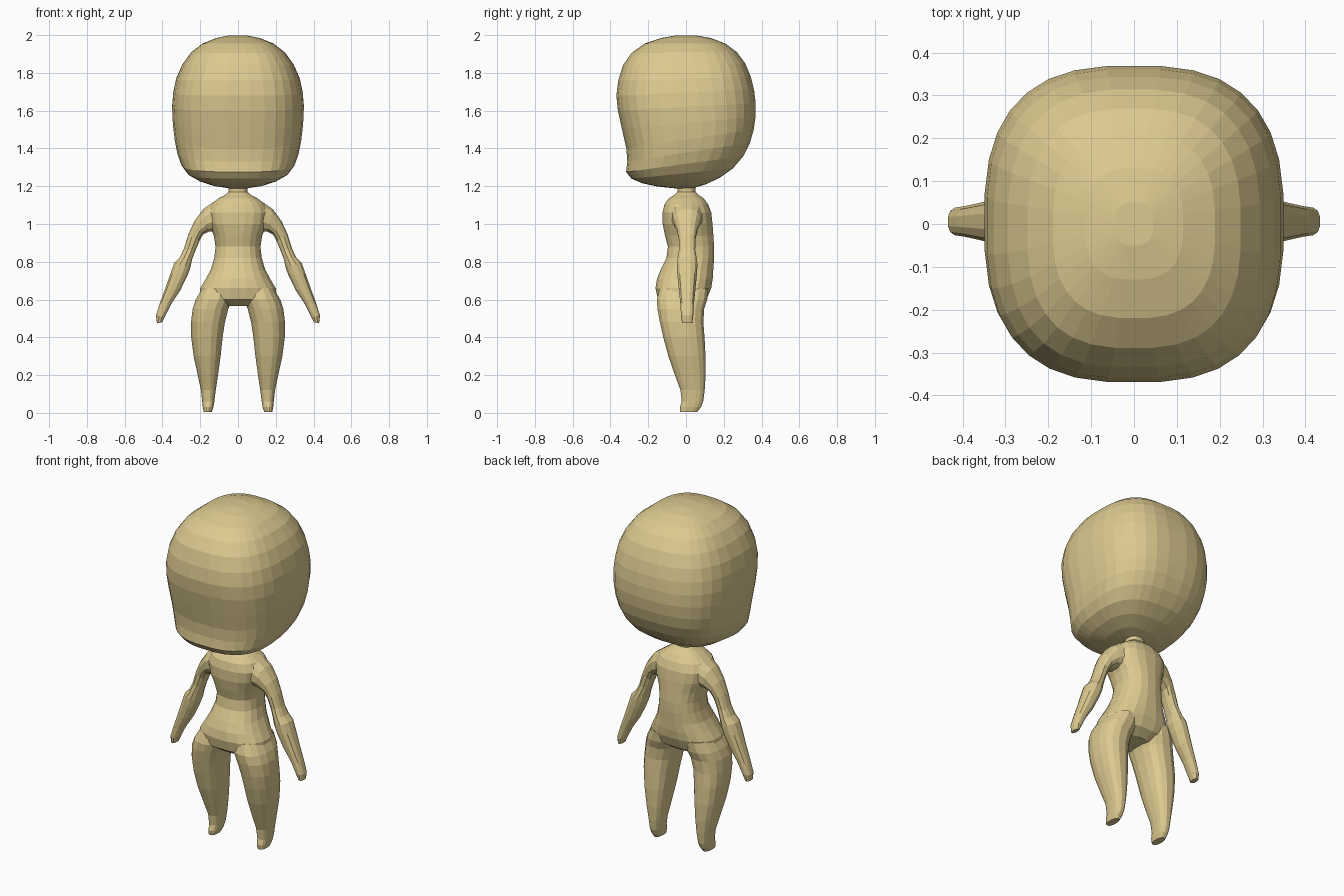
import bpy, bmesh, math
from mathutils import Vector

skin = bpy.data.materials.new("warm sand")
skin.diffuse_color = (0.72, 0.59, 0.28, 1)


def loft(name, rings, sides, power=2.4):
    """Skin a tube; each ring is (edge point, opposite edge point, half-width vector)."""
    bm = bmesh.new()
    loops = []
    for a, b, w in rings:
        a, b, w = Vector(a), Vector(b), Vector(w)
        loop = []
        for i in range(sides):
            t = 2 * math.pi * (i + 0.5) / sides
            c, s = math.cos(t), math.sin(t)
            u = math.copysign(abs(c) ** (2 / power), c)
            v = math.copysign(abs(s) ** (2 / power), s)
            loop.append(bm.verts.new((a + b) / 2 + (b - a) / 2 * u + w * v))
        loops.append(loop)
    for lo, hi in zip(loops, loops[1:]):
        for i in range(sides):
            j = (i + 1) % sides
            bm.faces.new((lo[i], lo[j], hi[j], hi[i]))
    bm.faces.new(loops[0])
    bm.faces.new(loops[-1])
    bmesh.ops.recalc_face_normals(bm, faces=bm.faces)
    mesh = bpy.data.meshes.new(name)
    bm.to_mesh(mesh)
    bm.free()
    mesh.materials.append(skin)
    obj = bpy.data.objects.new(name, mesh)
    bpy.context.collection.objects.link(obj)
    return obj


# Head: front y, front z, back y, back z, half width
head = [
    (-0.05, 1.188, 0.03, 1.188, 0.04),
    (-0.15, 1.198, 0.10, 1.208, 0.13),
    (-0.23, 1.215, 0.18, 1.245, 0.205),
    (-0.29, 1.24, 0.25, 1.295, 0.265),
    (-0.318, 1.275, 0.305, 1.36, 0.30),
    (-0.312, 1.33, 0.34, 1.43, 0.322),
    (-0.317, 1.40, 0.36, 1.50, 0.336),
    (-0.34, 1.50, 0.37, 1.57, 0.346),
    (-0.362, 1.60, 0.37, 1.64, 0.35),
    (-0.37, 1.68, 0.362, 1.71, 0.344),
    (-0.36, 1.76, 0.344, 1.78, 0.328),
    (-0.335, 1.84, 0.315, 1.85, 0.295),
    (-0.29, 1.905, 0.27, 1.91, 0.25),
    (-0.22, 1.955, 0.21, 1.955, 0.19),
    (-0.13, 1.985, 0.13, 1.985, 0.115),
    (-0.05, 1.999, 0.05, 1.999, 0.045),
]
loft("head", [((0, f, zf), (0, b, zb), (w, 0, 0)) for f, zf, b, zb, w in head], 32, 2.7)

# Torso with neck: z, front y, back y, half width
torso = [
    (0.565, -0.10, 0.06, 0.12), (0.60, -0.15, 0.11, 0.205),
    (0.66, -0.163, 0.135, 0.202), (0.71, -0.155, 0.143, 0.172),
    (0.76, -0.135, 0.146, 0.145), (0.82, -0.105, 0.15, 0.127),
    (0.88, -0.097, 0.15, 0.12), (0.94, -0.113, 0.146, 0.13),
    (1.00, -0.125, 0.142, 0.155), (1.06, -0.126, 0.135, 0.165),
    (1.105, -0.115, 0.118, 0.145), (1.135, -0.092, 0.095, 0.105),
    (1.155, -0.062, 0.066, 0.068), (1.17, -0.045, 0.05, 0.05),
    (1.20, -0.045, 0.05, 0.05),
]
body = loft("body", [((0, f, z), (0, b, z), (w, 0, 0)) for z, f, b, w in torso], 20)

# Leg: z, inner x, outer x, front y, back y
leg = [
    (0.005, 0.138, 0.182, -0.033, 0.06), (0.03, 0.13, 0.187, -0.033, 0.08),
    (0.06, 0.125, 0.19, -0.024, 0.092), (0.12, 0.117, 0.197, -0.03, 0.10),
    (0.20, 0.105, 0.214, -0.06, 0.105), (0.30, 0.091, 0.236, -0.095, 0.105),
    (0.40, 0.08, 0.249, -0.122, 0.10), (0.48, 0.068, 0.25, -0.14, 0.094),
    (0.55, 0.05, 0.242, -0.153, 0.098), (0.60, 0.03, 0.225, -0.157, 0.115),
    (0.66, 0.03, 0.19, -0.14, 0.12),
]
# Arm: inner x, inner z, outer x, outer z, half depth
arm = [
    (0.05, 0.97, 0.06, 1.14, 0.085), (0.115, 0.962, 0.125, 1.122, 0.085),
    (0.155, 0.958, 0.185, 1.08, 0.072), (0.185, 0.943, 0.232, 1.015, 0.057),
    (0.203, 0.91, 0.264, 0.945, 0.046), (0.224, 0.86, 0.287, 0.87, 0.044),
    (0.243, 0.81, 0.308, 0.825, 0.052), (0.25, 0.77, 0.338, 0.795, 0.056),
    (0.267, 0.725, 0.358, 0.74, 0.053), (0.305, 0.648, 0.386, 0.66, 0.045),
    (0.352, 0.577, 0.415, 0.58, 0.037), (0.386, 0.51, 0.435, 0.515, 0.033),
    (0.402, 0.478, 0.43, 0.476, 0.028),
]

# Merge both limbs of each side into the body
for side, sign in (("right", -1), ("left", 1)):
    limbs = [
        loft(side + "_leg", [((sign * (i + o) / 2, f, z), (sign * (i + o) / 2, b, z),
                              ((o - i) / 2, 0, 0)) for z, i, o, f, b in leg], 16),
        loft(side + "_arm", [((sign * xi, 0.006, zi), (sign * xo, 0.006, zo), (0, d, 0))
                             for xi, zi, xo, zo, d in arm], 12),
    ]
    for limb in limbs:
        join = body.modifiers.new("join", 'BOOLEAN')
        join.operation = 'UNION'
        join.solver = 'EXACT'
        join.object = limb
        bpy.context.view_layer.objects.active = body
        bpy.ops.object.modifier_apply(modifier=join.name)
        bpy.data.objects.remove(limb)
